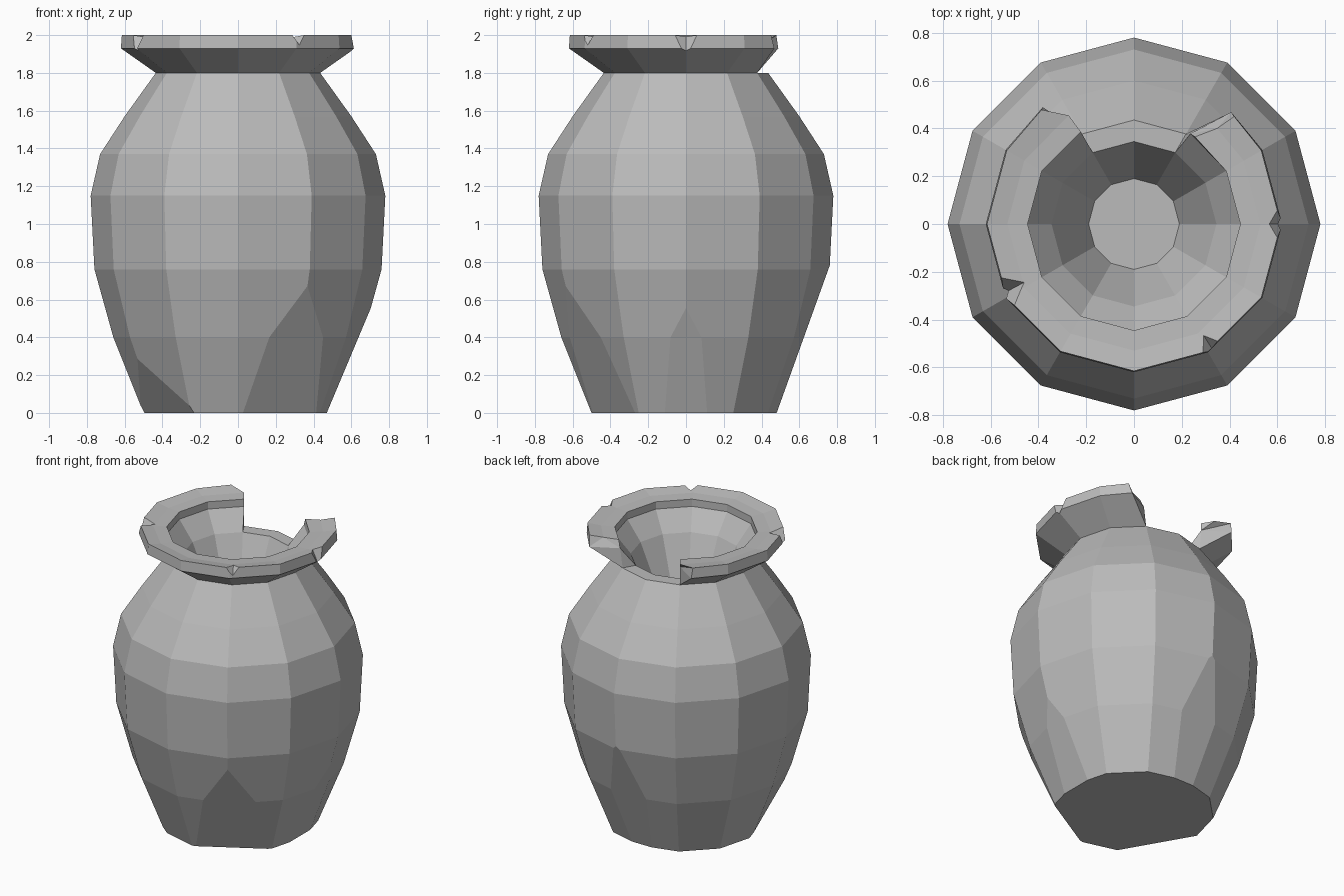
import bpy, bmesh, math
from mathutils import Matrix, Vector

if "Cube" in bpy.data.objects:
    bpy.data.objects.remove(bpy.data.objects["Cube"])

clay = bpy.data.materials.new("grey clay")
clay.diffuse_color = (0.5, 0.5, 0.5, 1)
clay.use_nodes = True
clay.node_tree.nodes["Principled BSDF"].inputs["Base Color"].default_value = clay.diffuse_color


def polar(a, r, z):
    a = math.radians(a)
    return Vector((r * math.cos(a), r * math.sin(a), z))


def finish(bm, name):
    bmesh.ops.recalc_face_normals(bm, faces=bm.faces)
    me = bpy.data.meshes.new(name)
    bm.to_mesh(me)
    bm.free()
    me.materials.append(clay)
    ob = bpy.data.objects.new(name, me)
    bpy.context.collection.objects.link(ob)
    return ob


# Body: twelve-sided lathe, including the inner funnel of the mouth
profile = [(0.50, 0), (0.66, 0.40), (0.76, 0.76), (0.78, 1.15), (0.73, 1.37),
           (0.60, 1.57), (0.435, 1.80), (0.345, 1.80), (0.19, 1.45)]
bm = bmesh.new()
rings = [[bm.verts.new(polar(30 * i, r, z)) for i in range(12)] for r, z in profile]
for lo, hi in zip(rings, rings[1:]):
    for i in range(12):
        j = (i + 1) % 12
        bm.faces.new((lo[i], lo[j], hi[j], hi[i]))
bm.faces.new(rings[0][::-1])
bm.faces.new(rings[-1])

# Chips around the foot: sliced by tilted planes (angle, distance at z=0, slope)
for ang, d, slope in [(0, 0.47, 0.42), (-60, 0.44, 0.44), (210, 0.42, 0.68), (90, 0.48, 0.36)]:
    n = polar(ang, 1, -slope).normalized()
    cut = bmesh.ops.bisect_plane(bm, geom=bm.verts[:] + bm.edges[:] + bm.faces[:], dist=1e-5,
                                 plane_co=polar(ang, d, 0), plane_no=n, clear_outer=True)
    edges = [e for e in bm.edges if e.is_boundary]
    bmesh.ops.holes_fill(bm, edges=edges, sides=0)
finish(bm, "vase_body")

# Rim: flared band swept round, open at the back where it is broken away
section = [(0.435, 1.80), (0.62, 1.93), (0.615, 2.0), (0.53, 1.985),
           (0.445, 1.98), (0.445, 1.93), (0.345, 1.80)]
start = [120, 128, 129, 121, 120, 120, 120]
end = [420, 409, 407, 409, 415, 418, 420]
stations = [start] + [[a] * 7 for a in range(150, 391, 30)] + [end]
bm = bmesh.new()
loops = [[bm.verts.new(polar(a, r, z)) for a, (r, z) in zip(st, section)] for st in stations]
for p, q in zip(loops, loops[1:]):
    for i in range(7):
        j = (i + 1) % 7
        bm.faces.new((p[i], p[j], q[j], q[i]))
for cap in (loops[0], loops[-1]):
    bmesh.ops.triangulate(bm, faces=[bm.faces.new(cap)])
rim = finish(bm, "vase_rim")

# Notches in the rim: tapered diamond cutters (angle, inner radius, half width, depth)
bm = bmesh.new()
for ang, ra, w, depth in [(0, 0.56, 0.09, 0.12), (208, 0.50, 0.08, 0.11), (302, 0.53, 0.05, 0.06)]:
    length = 0.75 - ra
    k = length / (0.62 - ra)
    m = (Matrix.Translation(polar(ang, ra + length / 2, 2.003))
         @ Matrix.Rotation(math.radians(ang), 4, 'Z')
         @ Matrix.Rotation(-math.pi / 2, 4, 'Y')
         @ Matrix.Diagonal((depth * k, w * k, 1, 1)))
    bmesh.ops.create_cone(bm, cap_ends=True, segments=4, radius1=1, radius2=0,
                          depth=length, matrix=m)
bmesh.ops.remove_doubles(bm, verts=bm.verts, dist=1e-5)
cutter = finish(bm, "notch_cutter")
cutter.hide_render = True

mod = rim.modifiers.new("notches", 'BOOLEAN')
mod.operation = 'DIFFERENCE'
mod.solver = 'EXACT'
mod.object = cutter
bpy.context.view_layer.objects.active = rim
bpy.ops.object.modifier_apply(modifier=mod.name)
bpy.data.objects.remove(cutter)
